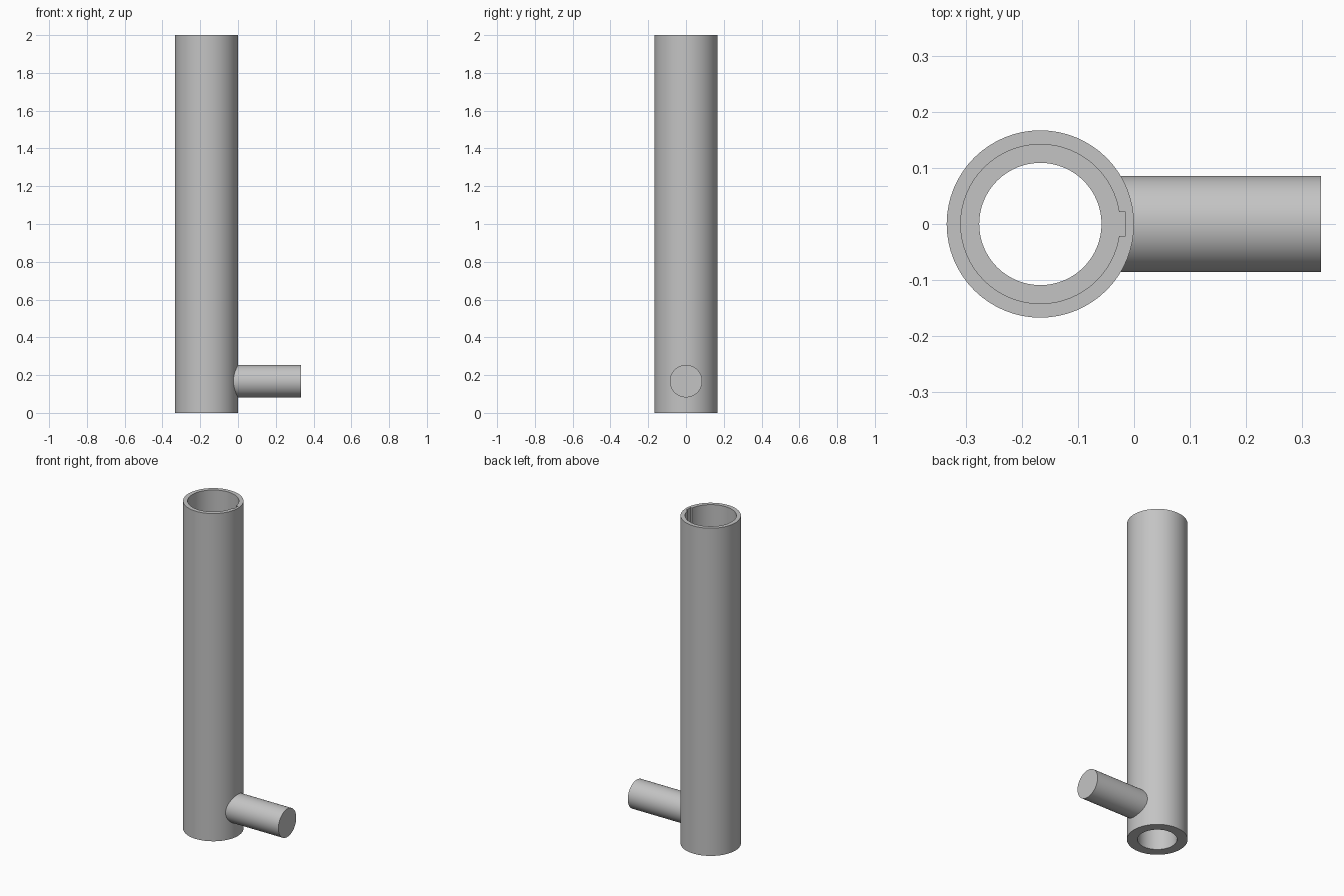
import bpy
import math

HEIGHT = 2.0
AXIS_X = -0.167
STEP_Z = 0.33        # ledge where the wide keyed bore meets the narrow bore
HANDLE_Z = 0.168

if "Cube" in bpy.data.objects:
    bpy.data.objects.remove(bpy.data.objects["Cube"])

grey = bpy.data.materials.new("plain grey")
grey.use_nodes = True
colour = (0.55, 0.55, 0.55, 1)
grey.diffuse_color = colour
grey.node_tree.nodes["Principled BSDF"].inputs["Base Color"].default_value = colour


def cylinder(name, radius, start, end, along_x=False):
    """Cylinder between two coordinates, upright on the tube axis or lying along x."""
    middle = (start + end) / 2
    place = (middle, 0, HANDLE_Z) if along_x else (AXIS_X, 0, middle)
    turn = (0, math.pi / 2, 0) if along_x else (0, 0, 0)
    bpy.ops.mesh.primitive_cylinder_add(
        vertices=64, radius=radius, depth=end - start, location=place, rotation=turn)
    obj = bpy.context.object
    obj.name = name
    obj.data.materials.append(grey)
    return obj


def cut(target, cutter):
    """Subtract the cutter from the target and discard it."""
    cutter.hide_render = True
    mod = target.modifiers.new("cut", "BOOLEAN")
    mod.operation = "DIFFERENCE"
    mod.solver = "EXACT"
    mod.object = cutter
    bpy.context.view_layer.objects.active = target
    bpy.ops.object.modifier_apply(modifier=mod.name)
    bpy.data.objects.remove(cutter)


def smooth(obj):
    bpy.ops.object.select_all(action="DESELECT")
    obj.select_set(True)
    bpy.context.view_layer.objects.active = obj
    bpy.ops.object.shade_smooth_by_angle(angle=math.radians(30))


# Main tube, with a narrow bore through the base and a wide bore above it
tube = cylinder("tube", 0.167, 0, HEIGHT)
cut(tube, cylinder("narrow_bore", 0.109, -0.1, HEIGHT + 0.1))
cut(tube, cylinder("wide_bore", 0.142, STEP_Z, HEIGHT + 0.1))

# Keyway slot running down the wide bore on the handle side
slot_in, slot_out, top = -0.06, -0.015, HEIGHT + 0.1
bpy.ops.mesh.primitive_cube_add(
    size=1, location=((slot_in + slot_out) / 2, 0, (STEP_Z + top) / 2))
keyway = bpy.context.object
keyway.name = "keyway"
keyway.scale = (slot_out - slot_in, 0.042, top - STEP_Z)
bpy.context.view_layer.update()
cut(tube, keyway)
smooth(tube)

# Solid side handle set into the thick lower wall
smooth(cylinder("handle", 0.086, -0.055, 0.333, along_x=True))
